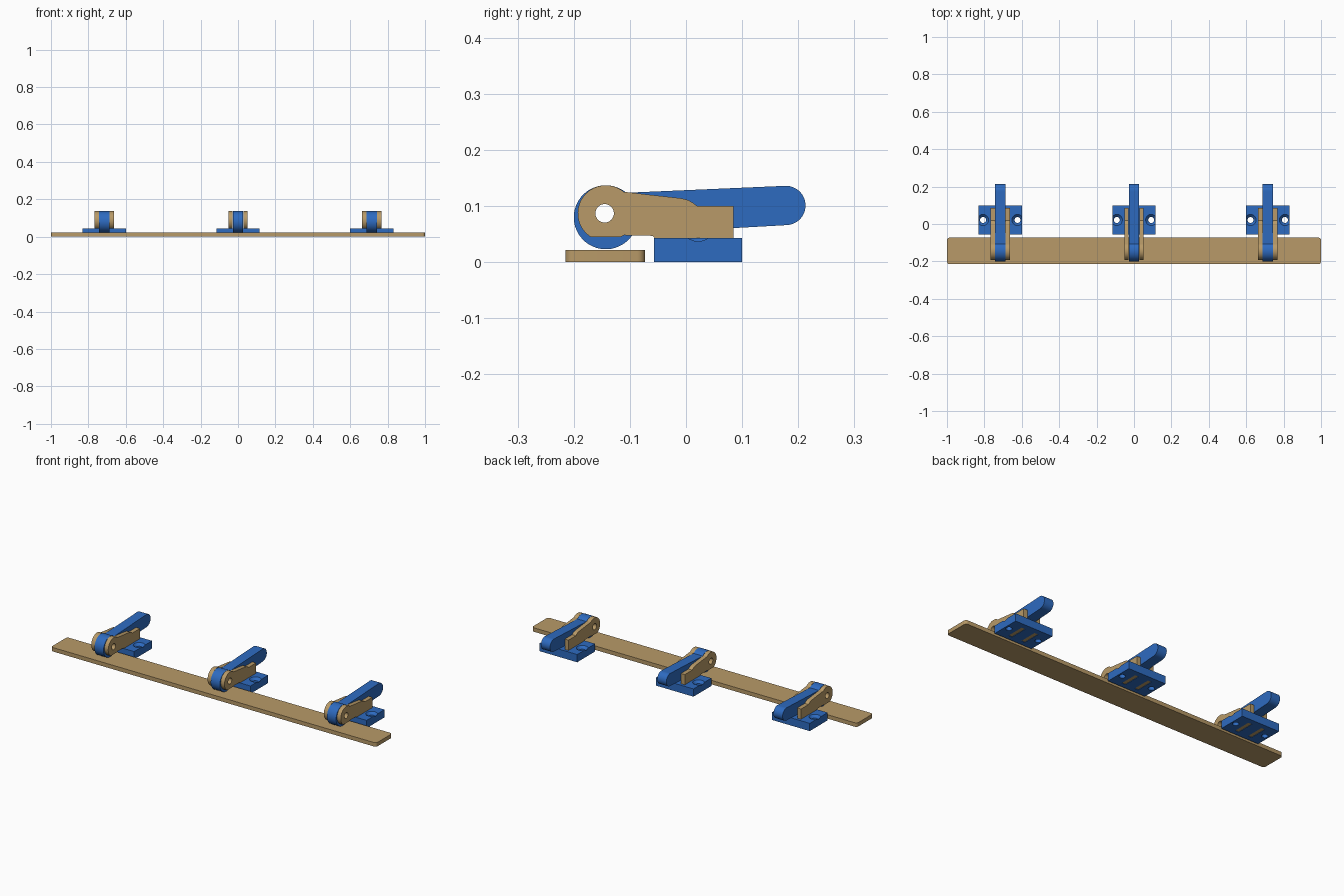
import bpy, bmesh
from math import cos, sin, radians

if "Cube" in bpy.data.objects:
    bpy.data.objects.remove(bpy.data.objects["Cube"])


def material(name, rgb):
    m = bpy.data.materials.new(name)
    m.diffuse_color = (*rgb, 1)
    m.use_nodes = True
    m.node_tree.nodes["Principled BSDF"].inputs["Base Color"].default_value = m.diffuse_color
    return m


BLUE = material("blue", (0.027, 0.147, 0.53))
TAN = material("tan", (0.48, 0.323, 0.138))


def arc(cy, cz, r, a0, a1, n):
    """Points on an arc in the y-z plane, angles in degrees."""
    angles = [radians(a0 + (a1 - a0) * i / n) for i in range(n + 1)]
    return [(cy + r * cos(a), cz + r * sin(a)) for a in angles]


def make(name, bm, mat):
    bmesh.ops.recalc_face_normals(bm, faces=bm.faces)
    me = bpy.data.meshes.new(name)
    bm.to_mesh(me)
    bm.free()
    me.materials.append(mat)
    ob = bpy.data.objects.new(name, me)
    bpy.context.collection.objects.link(ob)
    return ob


def extrude_x(name, pts, x0, x1, mat):
    """Solid with a y-z outline, extruded along x."""
    bm = bmesh.new()
    face = bm.faces.new([bm.verts.new((x0, y, z)) for y, z in pts])
    ext = bmesh.ops.extrude_face_region(bm, geom=[face])["geom"]
    verts = [v for v in ext if isinstance(v, bmesh.types.BMVert)]
    bmesh.ops.translate(bm, verts=verts, vec=(x1 - x0, 0, 0))
    return make(name, bm, mat)


def box(name, x0, x1, y0, y1, z0, z1, mat):
    return extrude_x(name, [(y0, z0), (y1, z0), (y1, z1), (y0, z1)], x0, x1, mat)


def lathe_z(name, x, y, rings, mat, n=32):
    """Solid of revolution about a vertical axis, from (radius, z) rings."""
    bm = bmesh.new()
    loops = [[bm.verts.new((x + r * cos(radians(360 * i / n)),
                            y + r * sin(radians(360 * i / n)), z)) for i in range(n)]
             for r, z in rings]
    for a, b in zip(loops, loops[1:]):
        for i in range(n):
            j = (i + 1) % n
            bm.faces.new((a[i], a[j], b[j], b[i]))
    bm.faces.new(loops[0])
    bm.faces.new(loops[-1])
    return make(name, bm, mat)


def activate(ob):
    bpy.ops.object.select_all(action='DESELECT')
    ob.select_set(True)
    bpy.context.view_layer.objects.active = ob


def cut(ob, cutter):
    activate(ob)
    mod = ob.modifiers.new("cut", 'BOOLEAN')
    mod.operation = 'DIFFERENCE'
    mod.solver = 'EXACT'
    mod.object = cutter
    bpy.ops.object.modifier_apply(modifier=mod.name)
    bpy.data.objects.remove(cutter)


def smooth(ob):
    activate(ob)
    bpy.ops.object.shade_smooth_by_angle(angle=radians(30))


# Long board with rounded plan corners
board = box("board", -1, 1, -0.215, -0.073, 0, 0.022, TAN)
bm = bmesh.new()
bm.from_mesh(board.data)
upright = [e for e in bm.edges if abs(e.verts[0].co.z - e.verts[1].co.z) > 0.01]
bmesh.ops.bevel(bm, geom=upright, offset=0.014, segments=6, profile=0.5, affect='EDGES')
bm.to_mesh(board.data)
bm.free()
smooth(board)

# Mounting base with countersunk screw holes and slots for the arms
base = box("base", -0.116, 0.116, -0.057, 0.1, 0, 0.043, BLUE)
for s in (-1, 1):
    cut(base, lathe_z("screw_cutter", s * 0.092, 0.0215,
                      [(0.016, -0.01), (0.016, 0.029), (0.04, 0.053)], BLUE))
    cut(base, box("slot_cutter", min(s * 0.029, s * 0.052), max(s * 0.029, s * 0.052),
                  -0.03, 0.07, -0.01, 0.06, BLUE))
smooth(base)

# Side arms: round pivot end, stepped body, tab plugged into the base
arm_outline = arc(-0.143, 0.087, 0.05, 50, 237, 28) + [
    (-0.116, 0.045), (-0.11, 0.048), (-0.06, 0.047), (-0.056, 0.043),
    (-0.03, 0.043), (-0.03, 0.002), (0.07, 0.002), (0.07, 0.043),
    (0.085, 0.043), (0.085, 0.1), (0.02, 0.1), (0.012, 0.106),
    (0.003, 0.111), (-0.01, 0.114)]
arms = []
for side, x0, x1 in (("left", -0.052, -0.029), ("right", 0.029, 0.052)):
    arm = extrude_x(side + "_arm", arm_outline, x0, x1, TAN)
    cut(arm, extrude_x("pin_cutter", arc(-0.145, 0.087, 0.0165, 0, 348.75, 31), -0.1, 0.1, TAN))
    smooth(arm)
    arms.append(arm)

# Cam with its lever handle
lever_outline = (arc(-0.143, 0.08, 0.057, 50, 329, 40)
                 + arc(0.178, 0.101, 0.035, -87, 93, 24))
lever = extrude_x("cam_lever", lever_outline, -0.028, 0.028, BLUE)
cut(lever, extrude_x("pin_cutter", arc(-0.145, 0.087, 0.0165, 0, 348.75, 31), -0.1, 0.1, BLUE))
smooth(lever)

# Repeat the clamp at both ends of the board
for ob in [base, lever] + arms:
    for x in (-0.715, 0.715):
        twin = ob.copy()
        twin.location.x = x
        bpy.context.collection.objects.link(twin)
